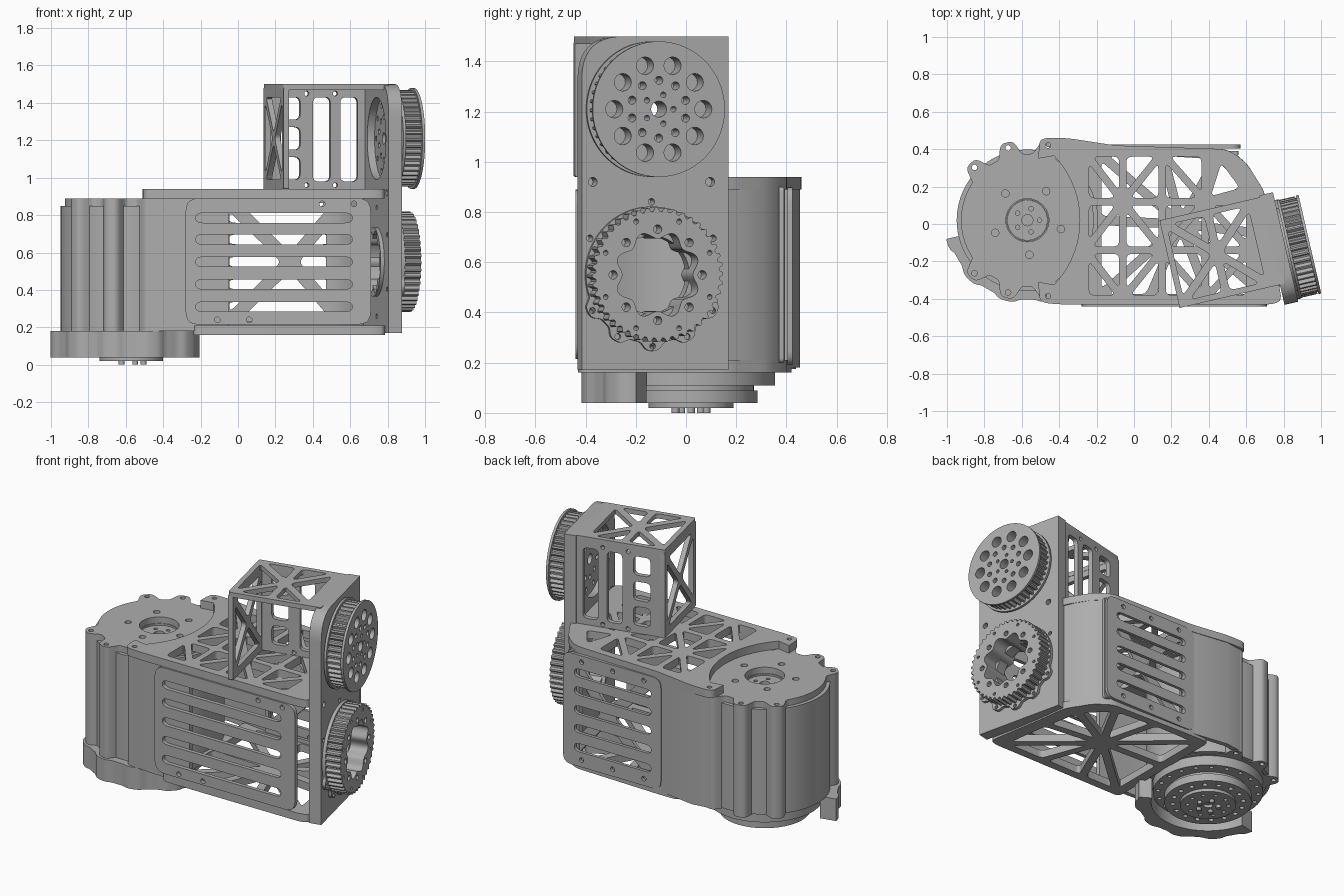
import bpy
from math import sin, cos, pi, radians, exp, hypot
from mathutils import Matrix, Vector

cube = bpy.data.objects.get("Cube")
if cube:
    bpy.data.objects.remove(cube)

grey = bpy.data.materials.new("machined_grey")
grey.use_nodes = True
grey.diffuse_color = (0.42, 0.42, 0.42, 1)
grey.node_tree.nodes["Principled BSDF"].inputs["Base Color"].default_value = grey.diffuse_color


# ---- outline helpers ----
def polar(cx, cy, radius, n=96):
    """Closed outline whose radius is a number or a function of the angle."""
    f = radius if callable(radius) else lambda a: radius
    return [(cx + f(2 * pi * i / n) * cos(2 * pi * i / n),
             cy + f(2 * pi * i / n) * sin(2 * pi * i / n)) for i in range(n)]


def hole(cx, cy, r):
    return polar(cx, cy, r, 16)


def hole_ring(cx, cy, dist, r, count, start=0.0):
    steps = [start + 2 * pi * i / count for i in range(count)]
    return [hole(cx + dist * cos(a), cy + dist * sin(a), r) for a in steps]


def rounded(points, r, steps=5):
    """Polygon with its corners rounded."""
    out, n = [], len(points)
    for i, p in enumerate(points):
        p = Vector(p)
        a, b = Vector(points[i - 1]) - p, Vector(points[(i + 1) % n]) - p
        a = p + a.normalized() * min(r, 0.45 * a.length)
        b = p + b.normalized() * min(r, 0.45 * b.length)
        for k in range(steps + 1):
            t = k / steps
            out.append(tuple(a * (1 - t) ** 2 + p * 2 * t * (1 - t) + b * t * t))
    return out


def box(x0, x1, y0, y1, r):
    return rounded([(x0, y0), (x1, y0), (x1, y1), (x0, y1)], r)


def tri_window(a, b, c, web):
    """Rounded triangular window, inset from its three struts."""
    a, b, c = Vector(a), Vector(b), Vector(c)
    la, lb, lc = (b - c).length, (c - a).length, (a - b).length
    per = la + lb + lc
    mid = (a * la + b * lb + c * lc) / per
    inradius = abs((b - a).cross(c - a)) / per
    k = 1 - web / inradius
    return rounded([mid + (p - mid) * k for p in (a, b, c)], 0.03)


def fan(hub, rim, web):
    return [tri_window(hub, rim[i - 1], rim[i], web) for i in range(len(rim))]


def strip(path, t):
    """Open path thickened to one side."""
    inner = []
    for i, p in enumerate(path):
        q, s = path[max(i - 1, 0)], path[min(i + 1, len(path) - 1)]
        dx, dy = s[0] - q[0], s[1] - q[1]
        m = hypot(dx, dy)
        inner.append((p[0] - dy / m * t, p[1] + dx / m * t))
    return list(path) + inner[::-1]


# ---- solid from an outline with windows ----
def upright(origin, degrees):
    """Vertical drawing plane: first axis horizontal, second axis up."""
    a = radians(degrees)
    m = Matrix(((cos(a), 0, sin(a)), (sin(a), 0, -cos(a)), (0, 1, 0))).to_4x4()
    return Matrix.Translation(origin) @ m


FLAT = Matrix.Identity(4)


def plate(name, outline, lo, hi, windows=(), frame=FLAT):
    curve = bpy.data.curves.new(name, "CURVE")
    curve.dimensions, curve.fill_mode = "2D", "BOTH"
    curve.extrude = (hi - lo) / 2
    for pts in [outline, *windows]:
        s = curve.splines.new("POLY")
        s.points.add(len(pts) - 1)
        for sp, p in zip(s.points, pts):
            sp.co = (p[0], p[1], 0, 1)
        s.use_cyclic_u = True
    tmp = bpy.data.objects.new(name + "_outline", curve)
    bpy.context.scene.collection.objects.link(tmp)
    bpy.context.view_layer.update()
    mesh = bpy.data.meshes.new_from_object(tmp.evaluated_get(bpy.context.evaluated_depsgraph_get()))
    bpy.data.objects.remove(tmp)
    mesh.materials.clear()
    mesh.materials.append(grey)
    mesh.transform(frame @ Matrix.Translation((0, 0, (lo + hi) / 2)))
    ob = bpy.data.objects.new(name, mesh)
    bpy.context.scene.collection.objects.link(ob)
    bpy.ops.object.select_all(action="DESELECT")
    ob.select_set(True)
    bpy.context.view_layer.objects.active = ob
    bpy.ops.object.shade_smooth_by_angle(angle=radians(35))


# ---- round motor housing ----
CX, CY = -0.57, 0.02
LOBES = [radians(d) for d in (75, 105, 135, 225, 255, 285)]


def lobed(base, height, lobes):
    """Radius with flat-topped rounded bumps."""
    return lambda a: base + height * sum(exp(-((a - c) / 0.14) ** 4) for c in lobes)


plate("housing_sleeve", polar(CX, CY, 0.378), 0.18, 0.85, [polar(CX, CY, 0.11, 48)])
plate("housing_body", polar(CX, CY, lobed(0.355, 0.075, LOBES), 240), 0.175, 0.89,
      [polar(CX, CY, 0.115, 48)] + hole_ring(CX, CY, 0.185, 0.02, 5, 1.0)
      + [hole(CX + 0.4 * cos(a), CY + 0.4 * sin(a), 0.015) for a in LOBES])
plate("housing_hub", polar(CX, CY, 0.108, 48), 0.03, 0.84,
      [hole(CX, CY, 0.03)] + hole_ring(CX, CY, 0.065, 0.012, 5))

# ---- output flange under the housing ----
plate("flange_upper", polar(CX, CY, 0.335), 0.11, 0.18, hole_ring(CX, CY, 0.305, 0.013, 20))
plate("flange_groove", polar(CX, CY, 0.25), 0.085, 0.11)
plate("flange_lower", polar(CX, CY, 0.265), 0.04, 0.09, hole_ring(CX, CY, 0.215, 0.015, 16))
plate("flange_boss", polar(CX, CY, 0.17, 64), 0.02, 0.05,
      [hole(CX, CY, 0.03)] + hole_ring(CX, CY, 0.125, 0.012, 10))
for i, p in enumerate(hole_ring(CX, CY, 0.065, 0.015, 5)):
    plate(f"flange_pin_{i + 1}", p, 0.0, 0.03)
bump = lobed(0.425, 0.02, [radians(d) for d in (195, 225, 255, 285, 315)])
arc = [radians(193 + 136 * i / 90) for i in range(91)]
plate("crescent_guard", [(CX + bump(a) * cos(a), CY + bump(a) * sin(a)) for a in arc]
      + [(CX + 0.345 * cos(a), CY + 0.345 * sin(a)) for a in arc[::-1]], 0.04, 0.18)

# ---- main gearbox: truss plates above and below ----
right_edge = [(0.74, -0.43), (0.79, -0.41), (0.72, 0.0), (0.7, 0.17), (0.6, 0.33), (0.5, 0.4), (-0.1, 0.42)]
edge = rounded([(-0.51, -0.36), (-0.5, -0.42), (-0.4, -0.43), *right_edge,
                (-0.36, 0.46), (-0.5, 0.46), (-0.51, 0.4)], 0.05)
edge += [(-0.79 + 0.5 * cos(a), 0.02 + 0.5 * sin(a)) for a in [0.76 - 1.52 * i / 24 for i in range(25)]]
corner_holes = [hole(-0.46, 0.42, 0.014), hole(-0.46, -0.385, 0.014)]

cols, rows = [-0.26, -0.06, 0.15, 0.38, 0.62], [-0.4, -0.14, 0.12, 0.38]
truss = []
for i in range(4):
    for j in range(3):
        a, b = (cols[i], rows[j]), (cols[i + 1], rows[j])
        c, d = (cols[i + 1], rows[j + 1]), (cols[i], rows[j + 1])
        if i == 3 and j == 2:
            truss.append(tri_window(a, (0.6, 0.18), (0.46, 0.37), 0.02))
        elif (i + j) % 2:
            truss += [tri_window(a, b, c, 0.02), tri_window(a, c, d, 0.02)]
        else:
            truss += [tri_window(a, b, d, 0.02), tri_window(b, c, d, 0.02)]
plate("top_truss_plate", edge, 0.89, 0.94, truss + corner_holes)
rim = [(-0.2, -0.4), (0.08, -0.4), (0.4, -0.4), (0.72, -0.4), (0.67, -0.05), (0.62, 0.2),
       (0.45, 0.37), (0.15, 0.39), (-0.2, 0.39), (-0.2, 0.02)]
plate("bottom_truss_plate", rounded([(-0.24, -0.43), *right_edge, (-0.24, 0.42)], 0.04), 0.16, 0.21,
      fan((0.25, 0.0), rim, 0.025))

# ---- side walls ----
plate("front_side_wall", strip([(-0.47, -0.4), (-0.3, -0.415), (-0.05, -0.415)], 0.03), 0.18, 0.9)
plate("back_side_wall", strip([(-0.05, 0.41), (-0.12, 0.42), (-0.36, 0.455), (-0.47, 0.44)], 0.03), 0.18, 0.9)
curved = [(0.69, 0.16), (0.66, 0.23), (0.61, 0.31), (0.55, 0.37), (0.48, 0.395)]
plate("curved_corner_wall", strip(curved, 0.03), 0.2, 0.9)

# ---- slotted vent panels ----
LEVELS = [0.31, 0.43, 0.55, 0.67, 0.785]


def slots(x0, x1):
    return [box(x0, x1, z - 0.026, z + 0.026, 0.04) for z in LEVELS]


plate("front_vent_panel", box(-0.28, 0.71, 0.215, 0.89, 0.07), 0, 0.025,
      slots(-0.225, 0.61) + [hole(x, z, 0.015) for x, z in
                             [(0.45, 0.86), (0.62, 0.86), (-0.11, 0.24), (0.06, 0.24)]],
      upright((0, -0.415, 0), 0))
plate("back_vent_panel", box(-0.12, 0.57, 0.19, 0.9, 0.06), -0.02, 0,
      slots(-0.05, 0.49) + [hole(x, z, 0.015) for x in (0, 0.22, 0.44) for z in (0.235, 0.86)],
      upright((0, 0.405, 0), 0))
plate("inner_cross_brace", box(-0.07, 0.56, 0.2, 0.9, 0.02), -0.02, 0,
      fan((0.28, 0.55), [(-0.08, 0.2), (0.58, 0.2), (0.58, 0.9), (-0.08, 0.9)], 0.035),
      upright((0, 0.37, 0), 0))

# ---- angled drive wall with two belt pulleys ----
O = Vector((0.735, -0.13, 0))
WALL = upright(O, 103)
MID, UP, LOW = -0.025, 1.21, 0.55
top_corner = rounded([(0.29, 1.5), (-0.31, 1.5), (-0.31, 0.17)], 0.17, 10)[11:22]
plate("drive_wall", [(-0.31, 0.17), (0.29, 0.17), (0.29, 1.5)] + top_corner, 0, 0.075,
      [polar(MID, UP, 0.22), polar(MID, LOW, 0.155)]
      + [hole(MID + x, 0.92, 0.018) for x in (-0.24, 0.24)]
      + hole_ring(MID, LOW, 0.291, 0.013, 6, pi / 6), WALL)
plate("motor_face", polar(MID, UP, 0.225), 0.04, 0.085,
      [hole(MID, UP, 0.032)] + hole_ring(MID, UP, 0.115, 0.016, 10, 0.31)
      + hole_ring(MID, UP, 0.182, 0.014, 10), WALL)


def teeth(r, depth, count):
    """Square-ish tooth profile."""
    shape = (r, r, r - depth, r - depth)
    n = count * 4
    return lambda a: shape[round(a * n / (2 * pi)) % 4]


face = (hole_ring(MID, UP, 0.182, 0.035, 10) + hole_ring(MID, UP, 0.115, 0.016, 10, 0.31)
        + hole_ring(MID, UP, 0.06, 0.011, 5) + [hole(MID, UP, 0.032)])
plate("upper_pulley_inner_rim", polar(MID, UP, 0.27), 0.085, 0.1, [hole(MID, UP, 0.032)], WALL)
plate("upper_pulley_teeth", polar(MID, UP, teeth(0.258, 0.018, 44), 176), 0.1, 0.19, face, WALL)
plate("upper_pulley_outer_rim", polar(MID, UP, 0.27), 0.19, 0.205, face, WALL)

flower = polar(MID, LOW, lambda a: 0.16 - 0.016 * cos(8 * a))
low_lobes = [radians(d) for d in (210, 240, 270, 300, 330)]
plate("lower_bearing_flange", polar(MID, LOW, lobed(0.272, 0.03, low_lobes), 192), 0.07, 0.095,
      [flower] + [hole(MID + 0.284 * cos(a), LOW + 0.284 * sin(a), 0.012) for a in low_lobes], WALL)
plate("lower_pulley_teeth", polar(MID, LOW, teeth(0.268, 0.015, 44), 176), 0.095, 0.185,
      [flower] + hole_ring(MID, LOW, 0.182, 0.017, 8) + hole_ring(MID, LOW, 0.23, 0.01, 8, pi / 8), WALL)
plate("lower_bore_liner", polar(MID, LOW, 0.185), -0.02, 0.08, [flower], WALL)

# ---- open bracket box on top ----
BOX = Matrix.Translation(O) @ Matrix.Rotation(radians(13), 4, "Z")
x0, x1, y0, y1 = -0.55, 0.03, -0.2, 0.28
hx, hy = (x0 + x1) / 2 - 0.03, (y0 + y1) / 2
rim = [(x0 + 0.01, y0 + 0.01), (hx, y0 + 0.01), (x1 - 0.08, y0 + 0.01),
       (x1 - 0.08, y1 - 0.01), (hx, y1 - 0.01), (x0 + 0.01, y1 - 0.01)]
plate("bracket_top", box(x0, x1, y0, y1, 0.015), 1.47, 1.5, fan((hx, hy), rim, 0.022), BOX)
plate("bracket_end", box(y0, y1, 0.94, 1.48, 0.01), 0, 0.03,
      fan((hy, 1.21), [(y0 + 0.02, 0.97), (y1 - 0.02, 0.97), (y1 - 0.02, 1.45), (y0 + 0.02, 1.45)], 0.02),
      upright(BOX @ Vector((x0, 0, 0)), 103))
windows = [box(-0.46, -0.355, z, z + 0.12, 0.03) for z in (0.99, 1.15, 1.31)]
windows += [box(a, a + 0.095, 0.98, 1.43, 0.03) for a in (-0.285, -0.135)]
windows += [hole(a, z, 0.013) for a in (-0.32, -0.163) for z in (0.96, 1.45)]
plate("bracket_back", box(x0, 0.01, 0.94, 1.48, 0.01), 0, 0.03, windows,
      upright(BOX @ Vector((0, y1, 0)), 13))
